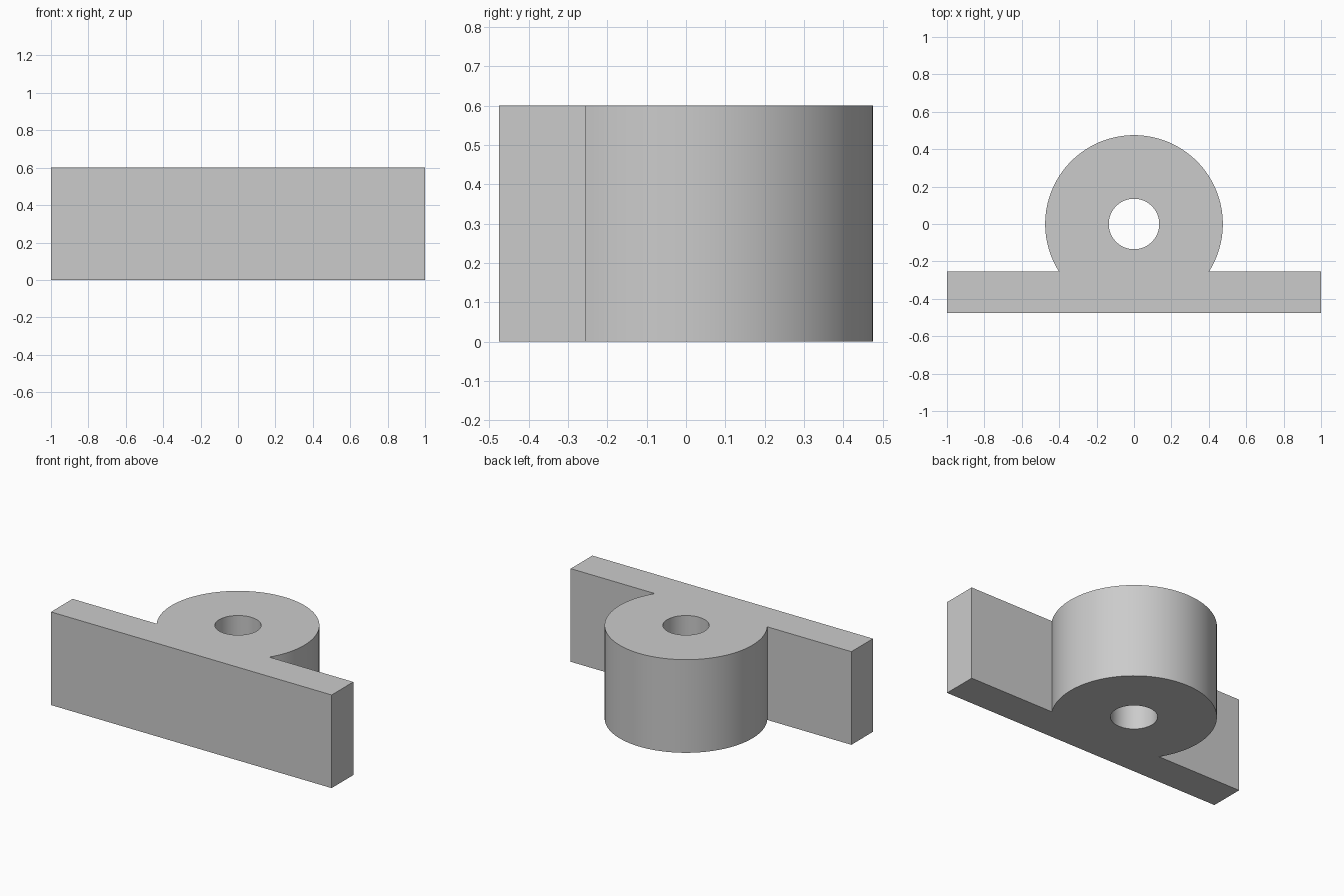
import bpy, bmesh, math

cube = bpy.data.objects.get("Cube")
if cube:
    bpy.data.objects.remove(cube, do_unlink=True)

HEIGHT = 0.6
HALF_LENGTH = 1.0
BOSS_RADIUS = 0.475
HOLE_RADIUS = 0.135
PLATE_FRONT, PLATE_BACK = -0.475, -0.255


def arc(radius, start, end, steps):
    angles = [start + (end - start) * i / steps for i in range(steps + 1)]
    return [(radius * math.cos(a), radius * math.sin(a)) for a in angles]


def add_loop(bm, points):
    verts = [bm.verts.new((x, y, 0)) for x, y in points]
    return [bm.edges.new((v, verts[i - 1])) for i, v in enumerate(verts)]


# Grey metal
metal = bpy.data.materials.new("grey metal")
metal.use_nodes = True
grey = (0.6, 0.6, 0.6, 1)
metal.diffuse_color = grey
metal.node_tree.nodes["Principled BSDF"].inputs["Base Color"].default_value = grey

# Outline: flat mounting plate flowing into the round boss
meet = math.asin(PLATE_BACK / BOSS_RADIUS)
outline = [(-HALF_LENGTH, PLATE_BACK), (-HALF_LENGTH, PLATE_FRONT),
           (HALF_LENGTH, PLATE_FRONT), (HALF_LENGTH, PLATE_BACK)]
outline += arc(BOSS_RADIUS, meet, math.pi - meet, 96)
hole = arc(HOLE_RADIUS, 0, math.tau, 64)[:-1]

# Fill between outline and bore, then raise to full height
bm = bmesh.new()
edges = add_loop(bm, outline) + add_loop(bm, hole)
bmesh.ops.triangle_fill(bm, edges=edges, use_beauty=True)
raised = bmesh.ops.extrude_face_region(bm, geom=bm.faces[:], use_keep_orig=True)
top = [g for g in raised["geom"] if isinstance(g, bmesh.types.BMVert)]
bmesh.ops.translate(bm, verts=top, vec=(0, 0, HEIGHT))
bmesh.ops.recalc_face_normals(bm, faces=bm.faces[:])

mesh = bpy.data.meshes.new("mounting_bracket")
bm.to_mesh(mesh)
bm.free()
mesh.materials.append(metal)
bracket = bpy.data.objects.new("mounting_bracket", mesh)
bpy.context.collection.objects.link(bracket)

# Smooth boss and bore, crisp edges elsewhere
bpy.ops.object.select_all(action='DESELECT')
bracket.select_set(True)
bpy.context.view_layer.objects.active = bracket
bpy.ops.object.shade_smooth_by_angle(angle=math.radians(30))
